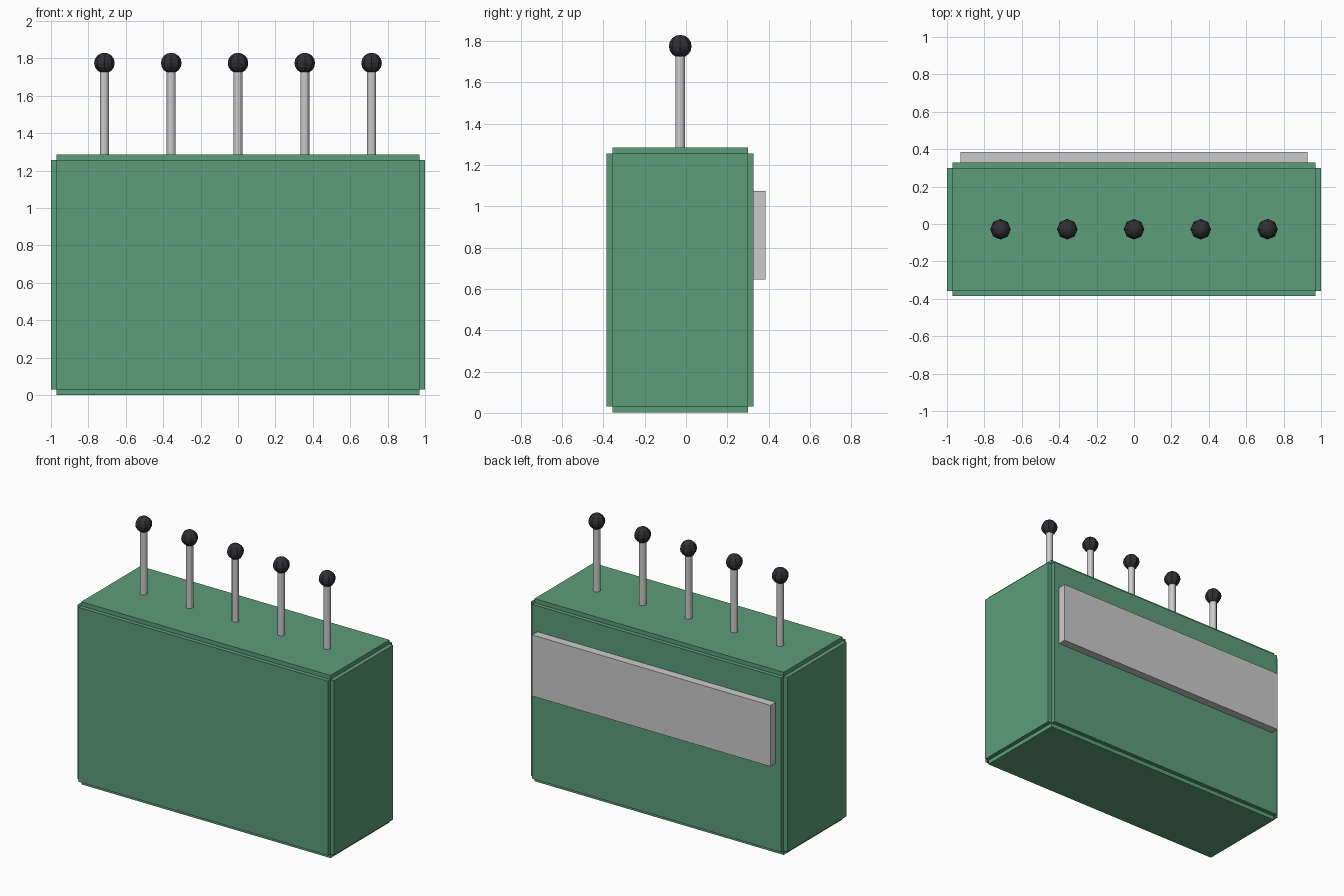
import bpy, bmesh
from mathutils import Matrix, Vector

if "Cube" in bpy.data.objects:
    bpy.data.objects.remove(bpy.data.objects["Cube"])


def colour(name, rgb):
    m = bpy.data.materials.new(name)
    m.diffuse_color = (*rgb, 1)
    m.use_nodes = True
    m.node_tree.nodes["Principled BSDF"].inputs["Base Color"].default_value = m.diffuse_color
    return m


def finish(bm, name, mat=None):
    mesh = bpy.data.meshes.new(name)
    bm.to_mesh(mesh)
    bm.free()
    ob = bpy.data.objects.new(name, mesh)
    bpy.context.collection.objects.link(ob)
    if mat:
        mesh.materials.append(mat)
    return ob


def box(lo, hi):
    lo, hi = Vector(lo), Vector(hi)
    bm = bmesh.new()
    bmesh.ops.create_cube(bm, size=1, matrix=Matrix.Translation((lo + hi) / 2)
                          @ Matrix.Diagonal((*(hi - lo), 1)))
    return bm


green = colour("green", (0.11, 0.34, 0.2))
black = colour("black", (0.03, 0.03, 0.035))

# Case: core box with every side raised as its own panel
bm = box((-0.97, -0.357, 0.03), (0.97, 0.299, 1.257))
for f in bmesh.ops.extrude_discrete_faces(bm, faces=bm.faces[:])["faces"]:
    f.normal_update()
    bmesh.ops.translate(bm, verts=f.verts[:], vec=f.normal * 0.029)
finish(bm, "case", green)

# Back plate
finish(box((-0.928, 0.32, 0.645), (0.928, 0.386, 1.075)), "back_plate")

# Row of levers with round knobs
for i in range(5):
    x, y = (i - 2) * 0.357, -0.028
    bm = bmesh.new()
    bmesh.ops.create_cone(bm, cap_ends=True, segments=12, radius1=0.024, radius2=0.024,
                          depth=0.53, matrix=Matrix.Translation((x, y, 1.505)))
    finish(bm, f"lever_{i + 1}")
    bm = bmesh.new()
    bmesh.ops.create_uvsphere(bm, u_segments=8, v_segments=8, radius=0.055,
                              matrix=Matrix.Translation((x, y, 1.775)))
    finish(bm, f"knob_{i + 1}", black)
